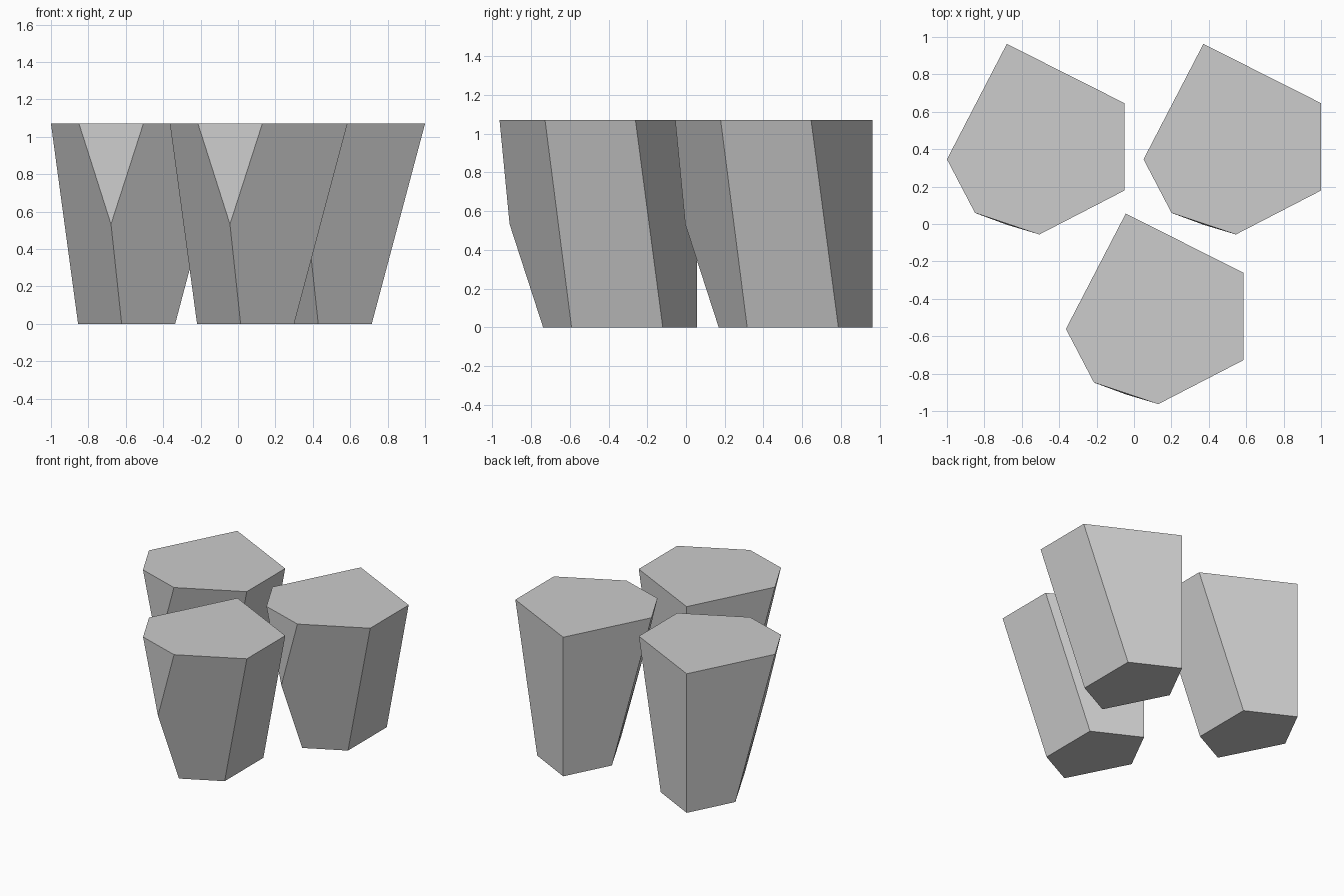
import bpy, bmesh

if "Cube" in bpy.data.objects:
    bpy.data.objects.remove(bpy.data.objects["Cube"])

HEIGHT = 1.07

# Stone grey
grey = bpy.data.materials.new("stone_grey")
grey.diffuse_color = (0.604, 0.604, 0.604, 1.0)
grey.use_nodes = True
grey.node_tree.nodes["Principled BSDF"].inputs["Base Color"].default_value = grey.diffuse_color

# Six-sided top outline, counter-clockwise from the back corner
top_outline = [(-0.68, 0.963), (-1.0, 0.346), (-0.85, 0.059),
               (-0.506, -0.056), (-0.051, 0.179), (-0.051, 0.646)]
# Narrower five-sided base: back, left, front, right front, right back
base_outline = [(-0.68, 0.963), (-0.855, 0.621), (-0.622, 0.169),
                (-0.336, 0.316), (-0.336, 0.787)]
# Point where the chipped front corner ends
chip_point = (-0.679, -0.004, 0.533)


def tapered_block(name, dx, dy):
    """Column that tapers to its base, with a triangular chip at the front."""
    bm = bmesh.new()
    t = [bm.verts.new((x + dx, y + dy, HEIGHT)) for x, y in top_outline]
    b = [bm.verts.new((x + dx, y + dy, 0)) for x, y in base_outline]
    c = bm.verts.new((chip_point[0] + dx, chip_point[1] + dy, chip_point[2]))
    faces = [t, b[::-1],
             [t[0], b[0], b[1], t[1]],          # back left
             [t[1], b[1], b[2], c, t[2]],       # front left
             [t[2], c, t[3]],                   # chip
             [t[3], c, b[2], b[3], t[4]],       # front right
             [t[4], b[3], b[4], t[5]],          # right
             [t[5], b[4], b[0], t[0]]]          # back right
    for f in faces:
        bm.faces.new(f)
    bmesh.ops.recalc_face_normals(bm, faces=bm.faces)
    mesh = bpy.data.meshes.new(name)
    bm.to_mesh(mesh)
    bm.free()
    mesh.materials.append(grey)
    obj = bpy.data.objects.new(name, mesh)
    bpy.context.collection.objects.link(obj)


# Three matching blocks
tapered_block("back_left_block", 0.0, 0.0)
tapered_block("back_right_block", 1.051, 0.0)
tapered_block("front_block", 0.636, -0.907)
